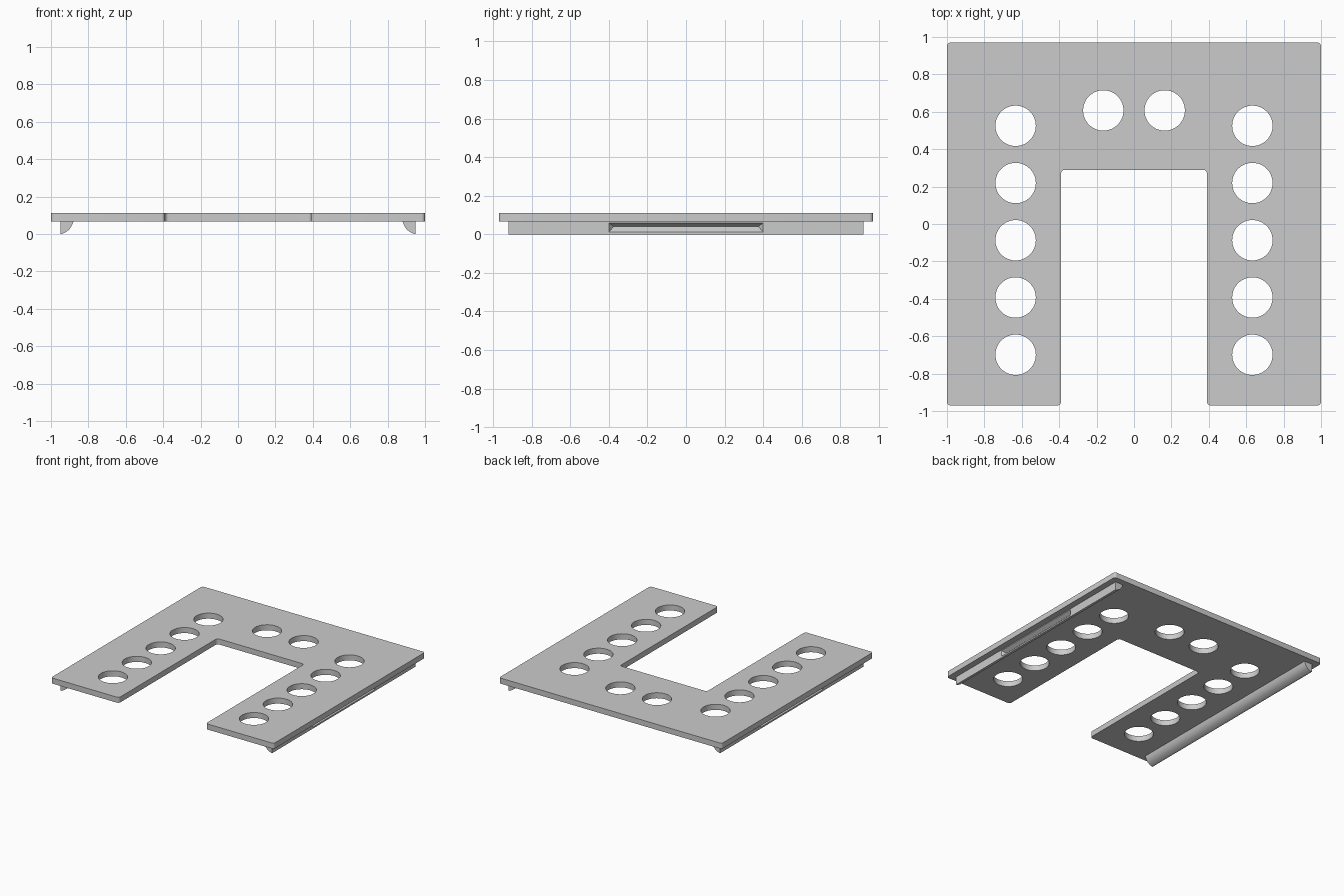
import bpy, bmesh
from math import sin, cos, pi, radians
from mathutils import Vector

cube = bpy.data.objects.get("Cube")
if cube:
    bpy.data.objects.remove(cube, do_unlink=True)

BOTTOM, TOP = 0.066, 0.111

grey = bpy.data.materials.new("plain grey")
grey.use_nodes = True
grey.diffuse_color = (0.6, 0.6, 0.6, 1)
grey.node_tree.nodes["Principled BSDF"].inputs["Base Color"].default_value = (0.6, 0.6, 0.6, 1)


def select_only(obj):
    bpy.ops.object.select_all(action="DESELECT")
    obj.select_set(True)
    bpy.context.view_layer.objects.active = obj


def add_object(name, bm):
    bmesh.ops.recalc_face_normals(bm, faces=bm.faces)
    mesh = bpy.data.meshes.new(name)
    bm.to_mesh(mesh)
    bm.free()
    mesh.materials.append(grey)
    obj = bpy.data.objects.new(name, mesh)
    bpy.context.collection.objects.link(obj)
    return obj


def rounded(corners, radius, steps=6):
    """Round every corner of a right-angled outline."""
    points = []
    for i, corner in enumerate(corners):
        c = Vector(corner)
        a = (Vector(corners[i - 1]) - c).normalized() * radius
        b = (Vector(corners[(i + 1) % len(corners)]) - c).normalized() * radius
        for k in range(steps + 1):
            t = k / steps * pi / 2
            points.append(c + a * (1 - sin(t)) + b * (1 - cos(t)))
    return points


def circle(x, y, radius, steps=48):
    return [Vector((x + radius * cos(2 * pi * k / steps),
                    y + radius * sin(2 * pi * k / steps))) for k in range(steps)]


# U-shaped plate with round through holes
half = [(0.39, 0.29), (0.39, -0.97), (1, -0.97), (1, 0.97)]
outline = half + [(-x, y) for x, y in reversed(half)]
loops = [rounded(outline, 0.02)]
for side in (-1, 1):
    loops += [circle(side * 0.633, 0.525 - 0.306 * i, 0.108) for i in range(5)]
    loops.append(circle(side * 0.164, 0.607, 0.108))

curve = bpy.data.curves.new("plate", "CURVE")
curve.dimensions = "2D"
curve.fill_mode = "BOTH"
curve.extrude = (TOP - BOTTOM) / 2
for loop in loops:
    spline = curve.splines.new("POLY")
    spline.points.add(len(loop) - 1)
    for point, co in zip(spline.points, loop):
        point.co = (co.x, co.y, 0, 1)
    spline.use_cyclic_u = True
outline_curve = bpy.data.objects.new("plate_outline", curve)
bpy.context.collection.objects.link(outline_curve)
evaluated = outline_curve.evaluated_get(bpy.context.evaluated_depsgraph_get())
bm = bmesh.new()
bm.from_mesh(evaluated.to_mesh())
evaluated.to_mesh_clear()
bpy.data.objects.remove(outline_curve, do_unlink=True)
bmesh.ops.translate(bm, verts=bm.verts, vec=(0, 0, (TOP + BOTTOM) / 2))
bmesh.ops.remove_doubles(bm, verts=bm.verts, dist=0.0001)
plate = add_object("plate", bm)
select_only(plate)
bpy.ops.object.shade_smooth_by_angle(angle=radians(30))


# Clip rails under the long sides: flat outside, rounded inside, with a groove
def rail(name, side):
    bm = bmesh.new()
    steps = 10
    profile = [(0.95, BOTTOM), (0.95, 0)]
    for k in range(steps + 1):
        t = k / steps
        bulge = 0.009 * sin(pi * t)
        profile.append((0.943 - 0.063 * t - bulge, BOTTOM * t - bulge * 0.95 * (t > 0)))
    profile = [(x, max(z, 0)) for x, z in profile]
    face = bm.faces.new([bm.verts.new((side * x, -0.92, z)) for x, z in profile])
    grown = bmesh.ops.extrude_face_region(bm, geom=[face])
    moved = [g for g in grown["geom"] if isinstance(g, bmesh.types.BMVert)]
    bmesh.ops.translate(bm, verts=moved, vec=(0, 1.84, 0))
    obj = add_object(name, bm)

    # V-shaped groove with sloping ends
    bm = bmesh.new()
    for y in (-1, 1):
        for x, length, z in ((0.96, 0.408, 0.003), (0.96, 0.408, 0.066), (0.92, 0.375, 0.04)):
            bm.verts.new((side * x, y * length, z))
    bmesh.ops.convex_hull(bm, input=bm.verts)
    cutter = add_object("groove_cutter", bm)
    cutter.hide_render = True

    cut = obj.modifiers.new("groove", "BOOLEAN")
    cut.operation = "DIFFERENCE"
    cut.solver = "EXACT"
    cut.object = cutter
    select_only(obj)
    bpy.ops.object.modifier_apply(modifier=cut.name)
    bpy.data.objects.remove(cutter, do_unlink=True)
    bpy.ops.object.shade_smooth_by_angle(angle=radians(25))


rail("left_rail", 1)
rail("right_rail", -1)
